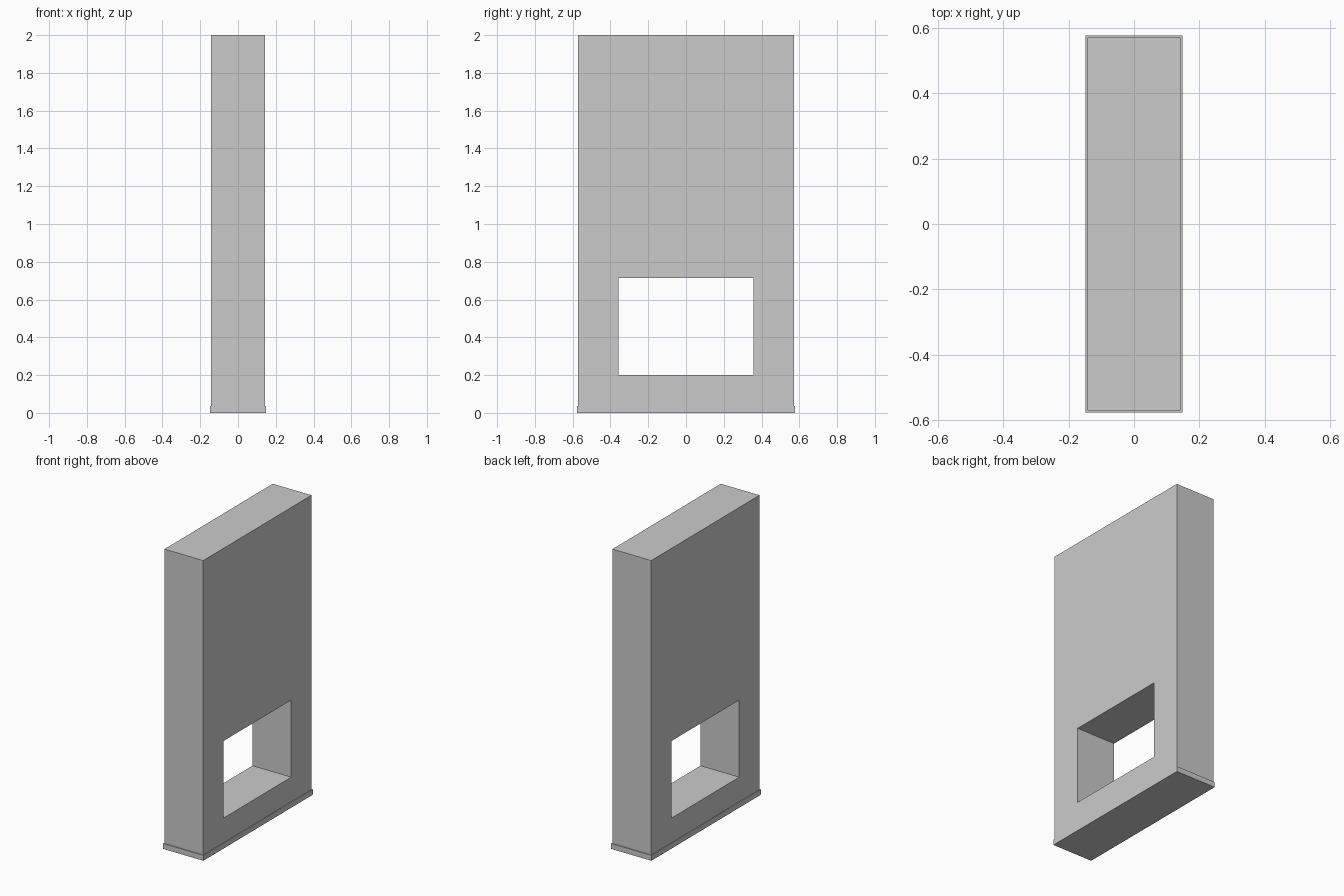
import bpy, bmesh

if "Cube" in bpy.data.objects:
    bpy.data.objects.remove(bpy.data.objects["Cube"])

def make_object(name, bm):
    bmesh.ops.recalc_face_normals(bm, faces=bm.faces[:])
    mesh = bpy.data.meshes.new(name)
    bm.to_mesh(mesh)
    bm.free()
    obj = bpy.data.objects.new(name, mesh)
    bpy.context.collection.objects.link(obj)
    return obj

def rect(bm, x, y, z0, z1):
    return [bm.verts.new((x, sy * y, z)) for sy, z in ((-1, z0), (1, z0), (1, z1), (-1, z1))]

def bridge(bm, a, b):
    for i in range(4):
        j = (i + 1) % 4
        bm.faces.new((a[i], a[j], b[j], b[i]))

BASE_H = 0.036

# Upright slab with a rectangular opening right through it
bm = bmesh.new()
outer = [rect(bm, x, 0.571, BASE_H, 2.0) for x in (-0.143, 0.143)]
inner = [rect(bm, x, 0.357, 0.2, 0.714) for x in (-0.143, 0.143)]
bridge(bm, outer[0], outer[1])
bridge(bm, inner[0], inner[1])
for o, i in zip(outer, inner):
    bridge(bm, o, i)
make_object("slab_with_opening", bm)

# Slightly wider base strip
bm = bmesh.new()
ends = [rect(bm, x, 0.577, 0.0, BASE_H) for x in (-0.148, 0.148)]
bridge(bm, *ends)
for end in ends:
    bm.faces.new(end)
make_object("base_plinth", bm)
